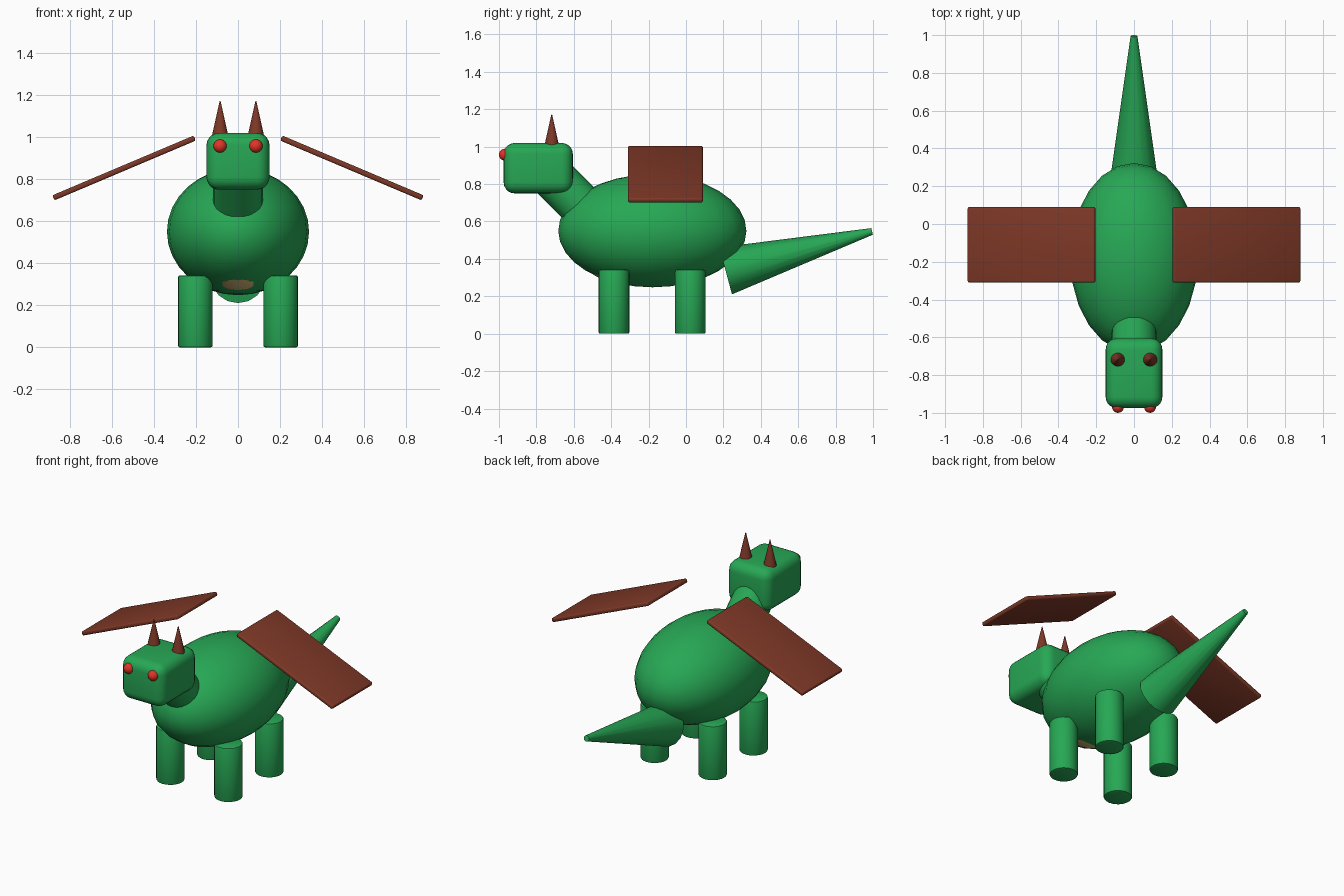
import bpy, math
from mathutils import Vector

cube = bpy.data.objects.get("Cube")
if cube:
    bpy.data.objects.remove(cube, do_unlink=True)


def material(name, rgb):
    m = bpy.data.materials.new(name)
    m.use_nodes = True
    m.diffuse_color = (*rgb, 1)
    m.node_tree.nodes["Principled BSDF"].inputs["Base Color"].default_value = (*rgb, 1)
    return m


GREEN = material("scale green", (0.02, 0.39, 0.09))
BROWN = material("wing brown", (0.21, 0.04, 0.02))
RED = material("eye red", (0.75, 0.035, 0.02))
TAN = material("belly tan", (0.7, 0.5, 0.2))


def finish(name, mat, bevel=0, segments=3):
    """Name and colour the active object, bevel its edges and smooth it."""
    ob = bpy.context.object
    ob.name = ob.data.name = name
    ob.data.materials.append(mat)
    bpy.ops.object.transform_apply(location=False, rotation=False, scale=True)
    if bevel:
        mod = ob.modifiers.new("rounded edges", "BEVEL")
        mod.width, mod.segments = bevel, segments
        mod.limit_method = "ANGLE"
        mod.angle_limit = math.radians(40)
        bpy.ops.object.modifier_apply(modifier=mod.name)
    bpy.ops.object.shade_smooth_by_angle(angle=math.radians(35))
    return ob


def ellipsoid(name, mat, loc, size, segs=24, rings=16, rot=(0, 0, 0)):
    bpy.ops.mesh.primitive_uv_sphere_add(segments=segs, ring_count=rings, radius=1,
                                         location=loc, rotation=rot)
    bpy.context.object.scale = size
    return finish(name, mat)


def box(name, mat, loc, size, rot=(0, 0, 0), bevel=0, segments=3):
    bpy.ops.mesh.primitive_cube_add(size=1, location=loc, rotation=rot)
    bpy.context.object.scale = size
    return finish(name, mat, bevel, segments)


def taper(name, mat, start, end, r1, r2, sides=24, bevel=0):
    """Cylinder or cone running from start to end."""
    a, b = Vector(start), Vector(end)
    rot = (b - a).to_track_quat("Z", "Y").to_euler()
    bpy.ops.mesh.primitive_cone_add(vertices=sides, radius1=r1, radius2=r2,
                                    depth=(b - a).length, location=(a + b) / 2, rotation=rot)
    return finish(name, mat, bevel, 2)


# Body and the belly patch showing through its lower front
ellipsoid("body", GREEN, (0, -0.18, 0.55), (0.338, 0.503, 0.302))
outward = Vector((0, -0.335, -0.942))
ellipsoid("belly", TAN, Vector((0, -0.435, 0.292)) - outward * 0.054,
          (0.12, 0.13, 0.06), rot=(math.radians(-19.6), 0, 0))

# Neck, head and tail
taper("neck", GREEN, (0, -0.77, 0.893), (0, -0.48, 0.603), 0.118, 0.118)
box("head", GREEN, (0, -0.79, 0.885), (0.3, 0.37, 0.27), bevel=0.06, segments=5)
taper("tail", GREEN, (0, 0.212, 0.336), (0, 0.995, 0.547), 0.13, 0.018, 16)

# Mirrored parts
for side, s in (("left", 1), ("right", -1)):
    ellipsoid(side + "_eye", RED, (s * 0.085, -0.968, 0.957), (0.032,) * 3, 16, 12)
    taper(side + "_horn", BROWN, (s * 0.085, -0.718, 1.01), (s * 0.085, -0.718, 1.172),
          0.038, 0.002, 16)
    box(side + "_wing", BROWN, (s * 0.542, -0.11, 0.853), (0.73, 0.4, 0.026),
        rot=(0, s * 0.4, 0), bevel=0.009)
    for end, y in (("front", -0.385), ("back", 0.023)):
        taper(f"{end}_{side}_leg", GREEN, (s * 0.203, y, 0), (s * 0.203, y, 0.342),
              0.082, 0.082, bevel=0.008)
